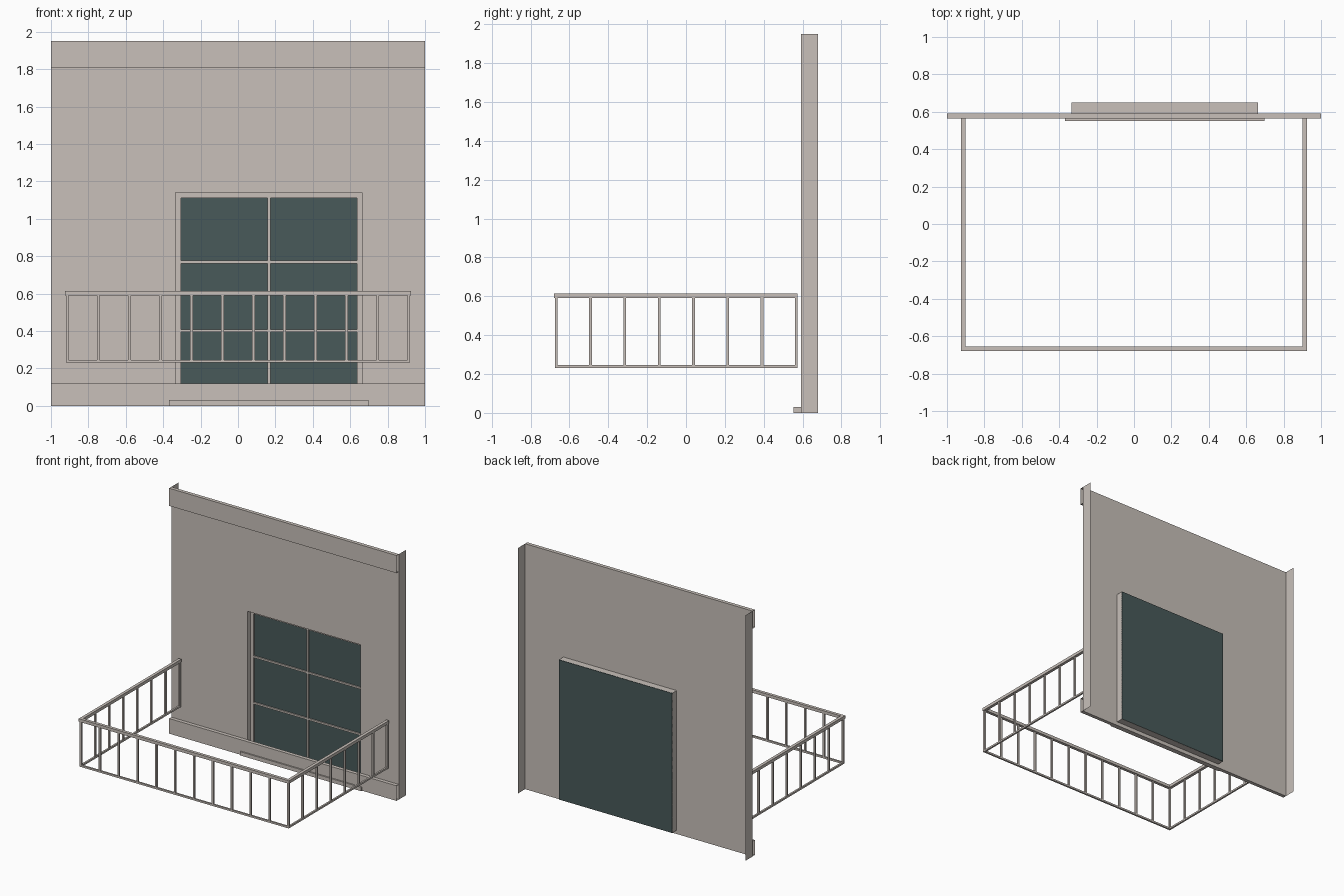
import bpy
import bmesh

default = bpy.data.objects.get("Cube")
if default:
    bpy.data.objects.remove(default, do_unlink=True)


def make_material(name, rgb):
    mat = bpy.data.materials.new(name)
    mat.use_nodes = True
    mat.diffuse_color = (*rgb, 1)
    mat.node_tree.nodes["Principled BSDF"].inputs["Base Color"].default_value = (*rgb, 1)
    return mat


plaster = make_material("warm grey plaster", (0.58, 0.53, 0.49))
glass = make_material("dark teal glass", (0.066, 0.1, 0.1))


def finish(name, bm, mat):
    mesh = bpy.data.meshes.new(name)
    bm.to_mesh(mesh)
    bm.free()
    mesh.materials.append(mat)
    obj = bpy.data.objects.new(name, mesh)
    bpy.context.collection.objects.link(obj)
    return obj


def add_box(bm, x, y, z, skip=()):
    """Box from (min, max) ranges; skip lists open sides as (axis, sign)."""
    verts = bmesh.ops.create_cube(bm, size=1)["verts"]
    faces = {f for v in verts for f in v.link_faces}
    bm.normal_update()
    doomed = [f for f in faces for axis, sign in skip if f.normal[axis] * sign > 0.9]
    for v in verts:
        v.co = [lo + (c + 0.5) * (hi - lo) for c, (lo, hi) in zip(v.co, (x, y, z))]
    bmesh.ops.delete(bm, geom=doomed, context="FACES")


def box(name, x, y, z, mat=plaster, skip=()):
    bm = bmesh.new()
    add_box(bm, x, y, z, skip)
    return finish(name, bm, mat)


def add_quad(bm, corners):
    bm.faces.new([bm.verts.new(c) for c in corners])


TOP, WALL_Y, BAND_Y, BACK_Y = 1.95, 0.592, 0.563, 0.68
LEFT, RIGHT, SILL, HEAD = -0.333, 0.663, 0.03, 1.14
ENDS = [(0, 1), (0, -1), (1, 1)]

# Wall sheet around the door opening, with a return flange on each side
bm = bmesh.new()
for x0, x1, z0, z1 in ((-1, LEFT, 0, TOP), (RIGHT, 1, 0, TOP),
                       (LEFT, RIGHT, HEAD, TOP), (LEFT, RIGHT, 0, SILL)):
    add_quad(bm, [(x0, WALL_Y, z0), (x1, WALL_Y, z0), (x1, WALL_Y, z1), (x0, WALL_Y, z1)])
for side in (-1, 1):
    ys = (WALL_Y, BACK_Y)[::side]
    add_quad(bm, [(side, ys[0], 0), (side, ys[1], 0), (side, ys[1], TOP), (side, ys[0], TOP)])
bmesh.ops.remove_doubles(bm, verts=bm.verts, dist=0.0001)
finish("wall", bm, plaster)

# Open-ended bands along the top and the foot of the wall
box("top_band", (-1, 1), (BAND_Y, WALL_Y), (1.81, TOP), skip=ENDS)
box("base_band", (-1, 1), (BAND_Y, WALL_Y), (0, 0.12), skip=ENDS)
box("door_sill", (-0.37, 0.697), (0.552, WALL_Y), (0, SILL))

# Door lining, frame, glass and glazing bars
box("door_lining", (LEFT, RIGHT), (WALL_Y, 0.65), (SILL, HEAD), skip=[(1, -1), (1, 1)])
bm = bmesh.new()
BORDER, FRAME_Y = 0.028, (0.63, 0.645)
for x in ((LEFT, LEFT + BORDER), (RIGHT - BORDER, RIGHT)):
    add_box(bm, x, FRAME_Y, (SILL, HEAD))
add_box(bm, (LEFT, RIGHT), FRAME_Y, (HEAD - BORDER, HEAD))
add_box(bm, (LEFT, RIGHT), FRAME_Y, (SILL, SILL + BORDER))
finish("door_frame", bm, plaster)
box("door_glass", (LEFT, RIGHT), (0.643, 0.65), (SILL, HEAD), glass)
bm = bmesh.new()
add_box(bm, (0.157, 0.174), (0.633, 0.645), (SILL, HEAD))
for z in (0.401, 0.769):
    add_box(bm, (LEFT, RIGHT), (0.633, 0.645), (z - 0.007, z + 0.007))
finish("glazing_bars", bm, plaster)

# Balcony railing: handrail and lower rail run round three sides
SIDE_X, FRONT_Y, END_Y = 0.912, -0.668, 0.575
for name, half, z in (("handrail", 0.012, (0.59, 0.614)), ("lower_rail", 0.007, (0.232, 0.246))):
    bm = bmesh.new()
    add_box(bm, (-SIDE_X - half, SIDE_X + half), (FRONT_Y - half, FRONT_Y + half), z)
    for x in (-SIDE_X, SIDE_X):
        add_box(bm, (x - half, x + half), (FRONT_Y + half, END_Y), z)
    finish(name, bm, plaster)

# Evenly spaced balusters
FRONT_BAYS, SIDE_BAYS, R = 11, 7, 0.007
spots = [(-SIDE_X + 2 * SIDE_X * i / FRONT_BAYS, FRONT_Y) for i in range(FRONT_BAYS + 1)]
spots += [(s * SIDE_X, FRONT_Y + (0.568 - FRONT_Y) * i / SIDE_BAYS)
          for s in (-1, 1) for i in range(1, SIDE_BAYS + 1)]
bm = bmesh.new()
for x, y in spots:
    add_box(bm, (x - R, x + R), (y - R, y + R), (0.24, 0.6))
finish("balusters", bm, plaster)
